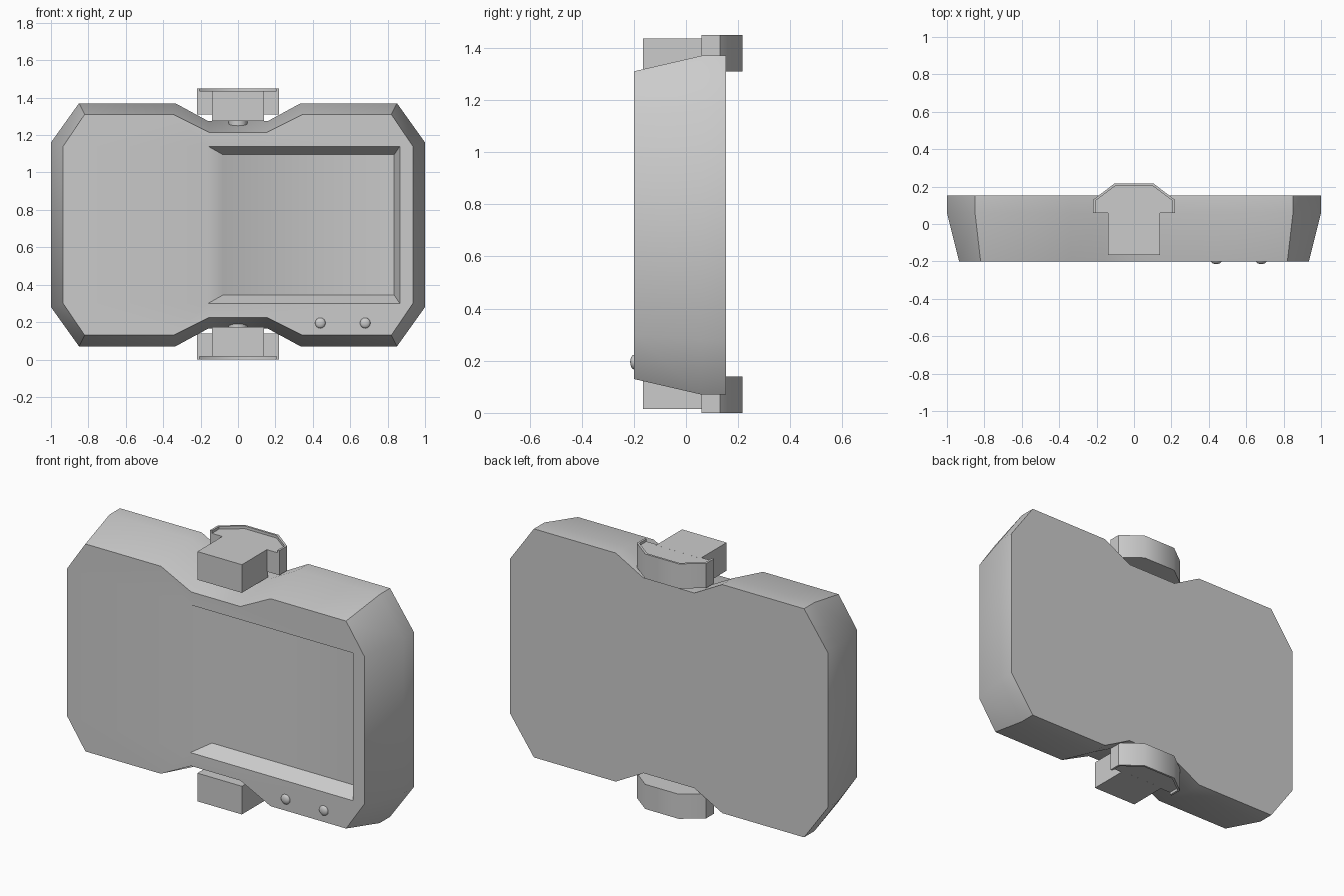
import bpy, bmesh, math
from mathutils import Matrix

if "Cube" in bpy.data.objects:
    bpy.data.objects.remove(bpy.data.objects["Cube"], do_unlink=True)

grey = bpy.data.materials.new("plain grey")
grey.use_nodes = True
colour = (0.6, 0.6, 0.6, 1)
grey.diffuse_color = colour
grey.node_tree.nodes["Principled BSDF"].inputs["Base Color"].default_value = colour

HEIGHT = 1.45
MID = 0.72


def finish(bm, name, angle):
    bmesh.ops.recalc_face_normals(bm, faces=bm.faces)
    mesh = bpy.data.meshes.new(name)
    bm.to_mesh(mesh)
    bm.free()
    obj = bpy.data.objects.new(name, mesh)
    bpy.context.collection.objects.link(obj)
    mesh.materials.append(grey)
    bpy.ops.object.select_all(action="DESELECT")
    obj.select_set(True)
    bpy.context.view_layer.objects.active = obj
    bpy.ops.object.shade_smooth_by_angle(angle=math.radians(angle))
    return obj


def bridge(bm, a, b):
    for i in range(len(a)):
        j = (i + 1) % len(a)
        bm.faces.new((a[i], a[j], b[j], b[i]))


def loop_edges(bm, ring):
    return [bm.edges.get((v, ring[i - 1])) for i, v in enumerate(ring)]


def outline(quarter):
    """Mirror a quarter profile of (x, height above middle) into a closed loop."""
    top = quarter + [(-x, h) for x, h in reversed(quarter)]
    return top + [(-x, -h) for x, h in top]


def prism(name, points, z0, z1, flip):
    """Upright prism; flip turns it over to the underside of the model."""
    bm = bmesh.new()
    rings = []
    for z in (z0, z1):
        z = HEIGHT - z if flip else z
        rings.append([bm.verts.new((x, y, z)) for x, y in points])
    bridge(bm, *rings)
    for r in rings:
        bm.faces.new(r)
    return finish(bm, name, 40)


# Body shell: waisted outline, straight at the back and tapered to the front
wide = outline([(1, 0.44), (0.85, 0.65), (0.335, 0.65), (0.16, 0.555)])
narrow = outline([(0.935, 0.42), (0.82, 0.59), (0.345, 0.59), (0.155, 0.495)])
bm = bmesh.new()
rings = [[bm.verts.new((x, y, MID + h)) for x, h in pts]
         for pts, y in ((wide, 0.153), (wide, 0.06), (narrow, -0.2))]
bridge(bm, rings[0], rings[1])
bridge(bm, rings[1], rings[2])
bm.faces.new(rings[0])

# Screen recess: sloped walls, shallowest slope on the right-hand side
hole = []
for x0, x1, h, y in ((-0.16, 0.865, 0.42, -0.2), (-0.08, 0.835, 0.375, -0.12)):
    hole.append([bm.verts.new((x, y, MID + k))
                 for x, k in ((x0, h), (x1, h), (x1, -h), (x0, -h))])
bridge(bm, *hole)
bm.faces.new(hole[1])
bmesh.ops.triangle_fill(bm, use_beauty=True,
                        edges=loop_edges(bm, rings[2]) + loop_edges(bm, hole[0]))
finish(bm, "body", 50)

# Clips at the top and bottom
half = [(0.218, 0.06), (0.218, 0.13), (0.105, 0.216)]
plate = half + [(-x, y) for x, y in reversed(half)]
inner = [(0.206, 0.06), (0.206, 0.124), (0.1, 0.204)]
rim = plate + [(-x, y) for x, y in inner] + inner[::-1]
block = [(0.14, -0.165), (0.14, 0.07), (-0.14, 0.07), (-0.14, -0.165)]
neck = [(0.05 * math.cos(a), 0.05 * math.sin(a))
        for a in (math.tau * i / 16 for i in range(16))]
for side, flip in (("top", False), ("bottom", True)):
    prism(side + "_clip_plate", plate, 1.31, 1.435, flip)
    prism(side + "_clip_rim", rim, 1.435, HEIGHT, flip)
    prism(side + "_clip_block", block, 1.275, 1.4352, flip)
    prism(side + "_clip_neck", neck, 1.2, 1.29, flip)

# Round buttons under the screen
for name, x in (("inner_button", 0.44), ("outer_button", 0.68)):
    bm = bmesh.new()
    bmesh.ops.create_uvsphere(
        bm, u_segments=16, v_segments=8, radius=0.028,
        matrix=Matrix.Translation((x, -0.2, 0.195)) @ Matrix.Diagonal((1, 0.5, 1, 1)))
    finish(bm, name, 50)
